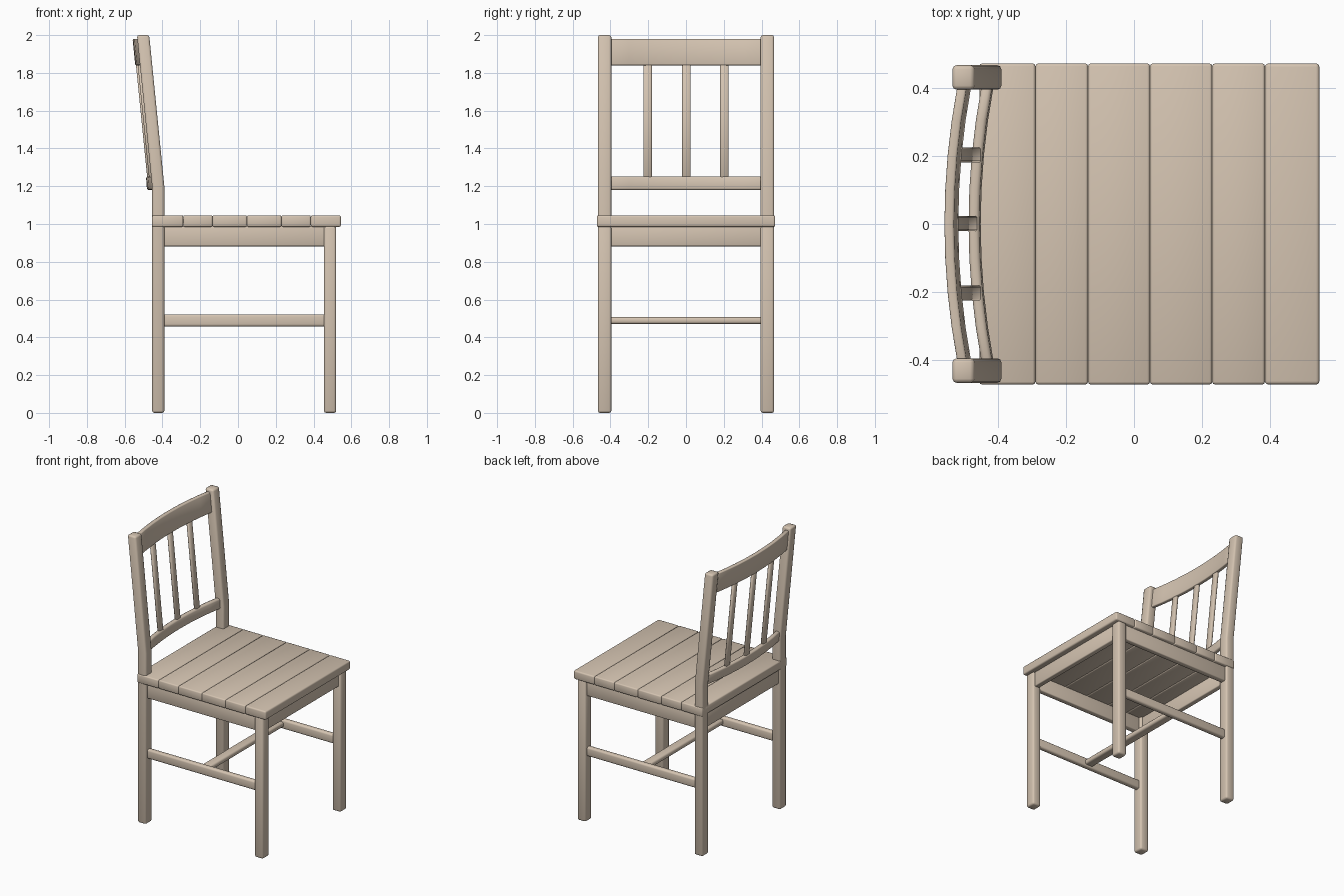
import bpy, bmesh, math

if "Cube" in bpy.data.objects:
    bpy.data.objects.remove(bpy.data.objects["Cube"])

wood = bpy.data.materials.new("light wood")
wood.diffuse_color = (0.66, 0.55, 0.44, 1)
wood.use_nodes = True
wood.node_tree.nodes["Principled BSDF"].inputs["Base Color"].default_value = wood.diffuse_color


def loft(name, sections, bevel=0.01, segments=2):
    """Skin a list of 4-point sections, cap the ends and round the sharp edges."""
    bm = bmesh.new()
    rings = [[bm.verts.new(p) for p in s] for s in sections]
    for a, b in zip(rings, rings[1:]):
        for i in range(4):
            j = (i + 1) % 4
            bm.faces.new((a[i], a[j], b[j], b[i]))
    bm.faces.new(rings[0][::-1])
    bm.faces.new(rings[-1])
    bmesh.ops.recalc_face_normals(bm, faces=bm.faces[:])
    edges = [e for e in bm.edges if e.calc_face_angle(0) > math.radians(40)]
    bmesh.ops.bevel(bm, geom=edges, offset=bevel, segments=segments,
                    profile=0.5, affect='EDGES')
    bmesh.ops.recalc_face_normals(bm, faces=bm.faces[:])
    me = bpy.data.meshes.new(name)
    bm.to_mesh(me)
    bm.free()
    for p in me.polygons:
        p.use_smooth = True
    me.set_sharp_from_angle(angle=math.radians(50))
    me.materials.append(wood)
    ob = bpy.data.objects.new(name, me)
    bpy.context.collection.objects.link(ob)
    return ob


def ring(x0, x1, y0, y1, z):
    return [(x0, y0, z), (x1, y0, z), (x1, y1, z), (x0, y1, z)]


def box(name, x0, x1, y0, y1, z0, z1, bevel=0.01, segments=2):
    return loft(name, [ring(x0, x1, y0, y1, z0), ring(x0, x1, y0, y1, z1)],
                bevel, segments)


def lean(z):
    """Backward shift of the back rest at height z."""
    return -0.08 * max(0, z - 1.2) / 0.8


def bow(y):
    """Backward bulge of the curved rails."""
    return -0.037 * (1 - (y / 0.4) ** 2)


# legs, side aprons and side stretchers, mirrored left and right
for side, s in (("left", -1), ("right", 1)):
    ya, yb = sorted((0.395 * s, 0.467 * s))
    loft("back_leg_" + side,
         [ring(-0.455 + lean(z), -0.39 + lean(z), ya, yb, z) for z in (0, 1.2, 2)], 0.012)
    box("front_leg_" + side, 0.455, 0.52, ya, yb, 0, 0.99, 0.012)
    ya, yb = sorted((0.412 * s, 0.45 * s))
    box("side_apron_" + side, -0.40, 0.465, ya, yb, 0.882, 0.99, 0.006)
    box("side_stretcher_" + side, -0.40, 0.465, ya, yb, 0.457, 0.522, 0.013, 3)

# front and back aprons, cross stretcher
box("front_apron", 0.468, 0.506, -0.405, 0.405, 0.882, 0.99, 0.006)
box("back_apron", -0.441, -0.403, -0.405, 0.405, 0.882, 0.99, 0.006)
box("cross_stretcher", 0.0, 0.065, -0.43, 0.43, 0.471, 0.507, 0.013, 3)

# seat slats, chamfered so that V grooves appear between them
cuts = [-0.455, -0.29, -0.135, 0.047, 0.23, 0.385, 0.545]
for i, (a, b) in enumerate(zip(cuts, cuts[1:])):
    if i < 5:
        box(f"seat_slat_{i + 1}", a, b, -0.472, 0.472, 0.985, 1.046, 0.008, 2)
    else:
        # front slat with a softened upper front edge
        prof = [(a, 0.985), (b, 0.985), (b, 1.046), (a, 1.046)]
        slat = [[(x, y, z) for x, z in prof] for y in (-0.472, 0.472)]
        loft("seat_front_slat", slat, 0.010, 3)


# curved rails of the back rest
def rail(name, z0, z1, thick, bevel):
    secs = []
    for i in range(9):
        y = -0.405 + 0.81 * i / 8
        c = -0.429 + bow(y)
        secs.append([(c + lean(z) + d, y, z) for z, d in
                     ((z0, -thick / 2), (z0, thick / 2), (z1, thick / 2), (z1, -thick / 2))])
    loft(name, secs, bevel)


rail("top_rail", 1.84, 1.98, 0.028, 0.006)
rail("lower_rail", 1.18, 1.252, 0.032, 0.010)

# back spindles
for i, y in enumerate((-0.203, 0.002, 0.203)):
    c = -0.429 + bow(y)
    loft(f"back_spindle_{i + 1}",
         [ring(c + lean(z) - 0.01, c + lean(z) + 0.01, y - 0.022, y + 0.022, z)
          for z in (1.235, 1.855)], 0.004, 1)
